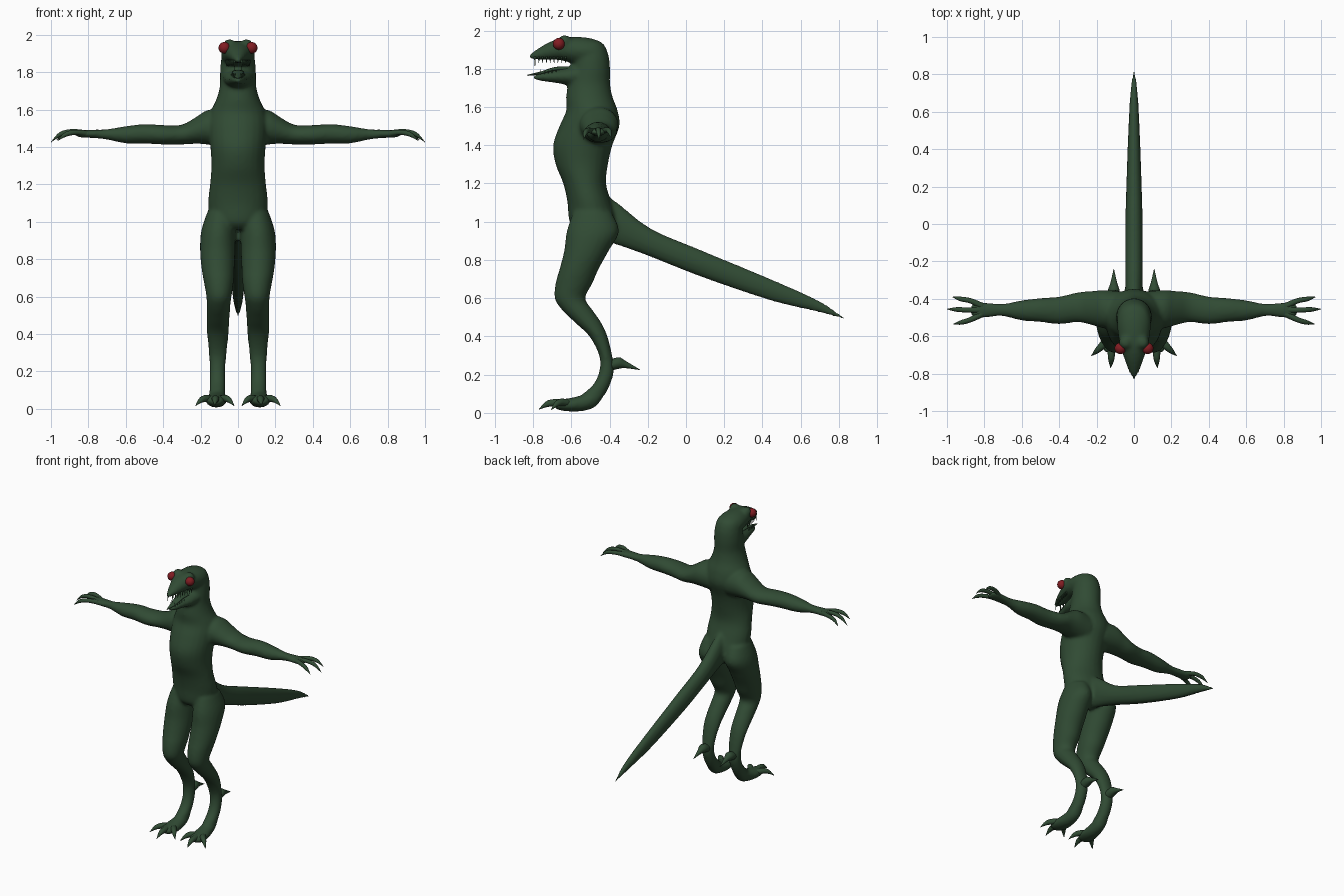
import bpy, bmesh, math
from mathutils import Vector

def material(name, rgb):
    m = bpy.data.materials.new(name)
    m.diffuse_color = (*rgb, 1)
    return m

GREEN = material("dark_green_skin", (0.030, 0.070, 0.034))
RED = material("red_eye", (0.22, 0.012, 0.016))
X, Y, Z = Vector((1, 0, 0)), Vector((0, 1, 0)), Vector((0, 0, 1))

def smooth_path(rings, steps):
    """Catmull-Rom interpolation of (x, y, z, ru, rv) rings."""
    p = [rings[0]] + list(rings) + [rings[-1]]
    out = []
    for i in range(1, len(p) - 2):
        for s in range(steps):
            t = s / steps
            out.append([0.5 * (2 * b + (c - a) * t + (2 * a - 5 * b + 4 * c - d) * t * t
                               + (3 * b - a - 3 * c + d) * t ** 3)
                        for a, b, c, d in zip(*p[i - 1:i + 3])])
    return out + [list(rings[-1])]

def loft(bm, rings, axis, sides=24, steps=4):
    """Closed tube of ellipses, all perpendicular to axis."""
    n = axis.normalized()
    u = X if abs(n.z) > 0.99 else n.cross(Z).normalized()
    v = Y if abs(n.z) > 0.99 else u.cross(n)
    loops = []
    for x, y, z, ru, rv in smooth_path(rings, steps):
        c = Vector((x, y, z))
        loops.append([bm.verts.new(c + u * max(ru, .001) * math.cos(a) + v * max(rv, .001) * math.sin(a))
                      for a in (2 * math.pi * k / sides for k in range(sides))])
    faces = [bm.faces.new(loops[0]), bm.faces.new(loops[-1])]
    for a, b in zip(loops, loops[1:]):
        for k in range(sides):
            j = (k + 1) % sides
            faces.append(bm.faces.new((a[k], a[j], b[j], b[k])))
    bmesh.ops.recalc_face_normals(bm, faces=faces)

def ball(bm, pos, r):
    g = bmesh.ops.create_uvsphere(bm, u_segments=20, v_segments=12, radius=r)
    bmesh.ops.translate(bm, verts=g["verts"], vec=pos)

def finish(name, bm, mat):
    me = bpy.data.meshes.new(name)
    bm.to_mesh(me)
    bm.free()
    for p in me.polygons:
        p.use_smooth = True
    me.materials.append(mat)
    ob = bpy.data.objects.new(name, me)
    bpy.context.collection.objects.link(ob)
    return ob

def digit(name, pts):
    """Tapering finger, toe or spur through (x, y, z, radius) points."""
    bm = bmesh.new()
    loft(bm, [(*p, p[3]) for p in pts], Vector(pts[-1][:3]) - Vector(pts[0][:3]), 12, 4)
    finish(name, bm, GREEN)

# Body: overlapping volumes fused into one skin
body = bmesh.new()
torso = [(.96, -.485, .11, .09), (1.0, -.485, .15, .125), (1.1, -.505, .16, .115),
         (1.2, -.53, .15, .112), (1.3, -.545, .142, .137), (1.4, -.54, .148, .155),
         (1.5, -.505, .158, .157), (1.58, -.492, .15, .135), (1.65, -.505, .118, .122),
         (1.72, -.507, .098, .11), (1.8, -.497, .096, .1), (1.87, -.497, .09, .092),
         (1.93, -.507, .075, .075), (1.955, -.51, .03, .03)]
loft(body, [(0, y, z, rx, ry) for z, y, rx, ry in torso], Z)

tail = [(-.47, 1.02, .045, .12), (-.38, 1.0, .047, .115), (-.19, .893, .047, .075),
        (.07, .785, .045, .07), (.44, .645, .033, .057), (.70, .555, .02, .03), (.84, .487, .002, .003)]
head = [(-.82, 1.862, .010, .012), (-.78, 1.875, .030, .027), (-.72, 1.892, .052, .045),
        (-.66, 1.902, .072, .057), (-.58, 1.897, .087, .07), (-.5, 1.89, .09, .07), (-.44, 1.87, .07, .065)]
jaw = [(-.80, 1.755, .012, .010), (-.75, 1.757, .034, .022), (-.68, 1.76, .053, .034),
       (-.62, 1.762, .072, .046), (-.54, 1.77, .085, .06)]
for part in (tail, head, jaw):
    loft(body, [(0, y, z, rx, rz) for y, z, rx, rz in part], Y)

leg = [(1.05, .095, -.49, .07, .10), (.95, .105, -.487, .092, .137), (.85, .109, -.52, .094, .117),
       (.75, .107, -.56, .088, .102), (.68, .103, -.585, .08, .097), (.6, .102, -.607, .067, .08),
       (.54, .105, -.57, .063, .08), (.47, .107, -.51, .061, .068), (.4, .108, -.458, .058, .047),
       (.3, .108, -.42, .048, .034), (.22, .11, -.415, .042, .038), (.15, .11, -.44, .042, .044),
       (.1, .11, -.48, .042, .06)]
foot = [(-.43, .11, .12, .03, .03), (-.47, .11, .085, .042, .05), (-.53, .112, .055, .047, .044),
        (-.6, .116, .043, .055, .036), (-.66, .12, .042, .05, .028), (-.69, .12, .042, .03, .015)]
arm = [(.06, -.46, 1.5, .10, .10), (.16, -.455, 1.505, .102, .093), (.22, -.45, 1.49, .092, .073),
       (.3, -.445, 1.466, .08, .053), (.4, -.462, 1.465, .074, .052), (.5, -.46, 1.47, .064, .052),
       (.6, -.462, 1.465, .054, .046), (.7, -.46, 1.467, .033, .028), (.77, -.46, 1.47, .038, .023),
       (.84, -.46, 1.47, .045, .019), (.87, -.46, 1.47, .03, .012)]
for s in (1, -1):
    loft(body, [(s * x, y, z, rx, ry) for z, x, y, rx, ry in leg], Z)
    loft(body, [(s * x, y, z, rx, rz) for y, x, z, rx, rz in foot], Y)
    loft(body, [(s * x, y, z, ry, rz) for x, y, z, ry, rz in arm], X)
    ball(body, (s * .045, -.635, 1.94), .037)          # brow bumps

skin = finish("body", body, GREEN)
rm = skin.modifiers.new("fuse", 'REMESH')
rm.mode, rm.voxel_size, rm.use_smooth_shade = 'VOXEL', .011, True
sm = skin.modifiers.new("soften", 'SMOOTH')
sm.factor, sm.iterations = .5, 5

# Fingers, toes, spurs, eyes on both sides
fingers = {"rear": [(.80, -.445, 1.47, .018), (.87, -.412, 1.48, .014), (.93, -.40, 1.47, .012), (.97, -.39, 1.437, .001)],
           "middle": [(.80, -.46, 1.47, .018), (.88, -.46, 1.482, .014), (.95, -.457, 1.468, .012), (1.0, -.455, 1.425, .001)],
           "front": [(.80, -.475, 1.47, .018), (.87, -.51, 1.478, .014), (.925, -.527, 1.465, .012), (.965, -.535, 1.432, .001)]}
toes = {"outer": [(.135, -.61, .045, .025), (.17, -.65, .055, .02), (.20, -.68, .045, .014), (.228, -.705, .015, .001)],
        "middle": [(.12, -.63, .045, .026), (.121, -.69, .052, .02), (.122, -.73, .045, .015), (.125, -.77, .018, .001)],
        "inner": [(.105, -.61, .045, .025), (.07, -.65, .055, .02), (.045, -.68, .045, .014), (.02, -.705, .015, .001)]}
for s, side in ((1, "left"), (-1, "right")):
    for group, kind in ((fingers, "finger"), (toes, "toe")):
        for k, pts in group.items():
            digit(f"{side}_{k}_{kind}", [(s * x, y, z, r) for x, y, z, r in pts])
    digit(f"{side}_heel_spur", [(s * .108, y, z, r) for y, z, r in
                                ((-.41, .245, .03), (-.355, .26, .031), (-.315, .252, .018), (-.24, .225, .001))])
    eye = bmesh.new()
    ball(eye, (s * .073, -.665, 1.93), .031)
    finish(f"{side}_eye", eye, RED)

# Tongue
tongue = bmesh.new()
loft(tongue, [(0, -.58, 1.80, .035, .012), (0, -.68, 1.80, .03, .01), (0, -.76, 1.778, .02, .008),
              (0, -.828, 1.766, .003, .003)], Y, 12)
finish("tongue", tongue, GREEN)

# Teeth rows
teeth = bmesh.new()
for s in (1, -1):
    for i in range(9):
        t = i / 8
        y, x = -.79 + .16 * t, s * (.02 + .042 * t ** .8)
        drop = .045 if i == 0 else .026
        loft(teeth, [(x, y, 1.865, .006, .006), (x, y, 1.855 - drop, .001, .001)], Z, 6, 1)
        if i < 5:
            loft(teeth, [(x * .8, y + .03, 1.765, .005, .005), (x * .8, y + .03, 1.795, .001, .001)], Z, 6, 1)
finish("teeth", teeth, GREEN)
